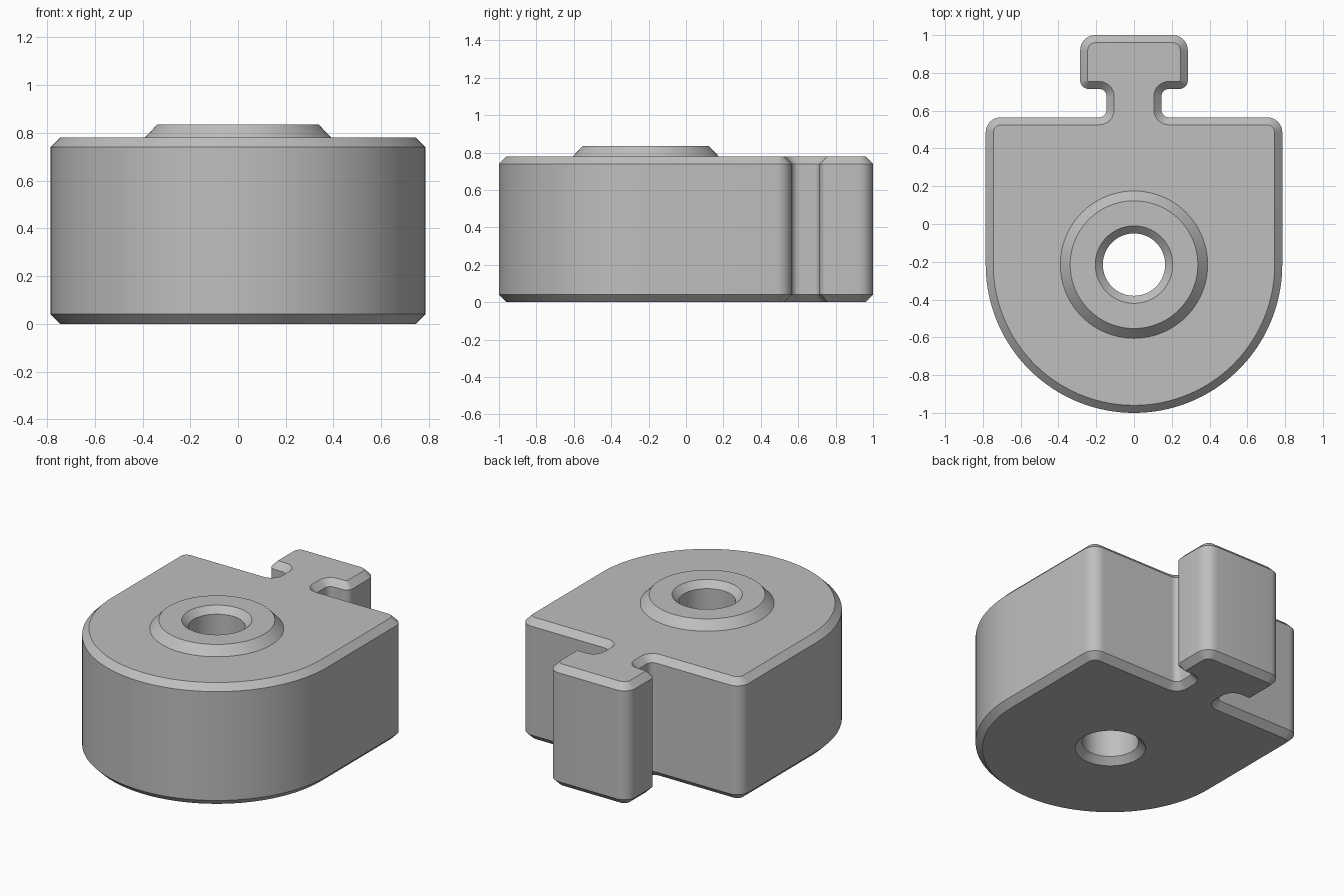
import bpy
import bmesh
from math import sin, cos, pi, radians

if "Cube" in bpy.data.objects:
    bpy.data.objects.remove(bpy.data.objects["Cube"], do_unlink=True)

grey = bpy.data.materials.new("plain grey")
grey.use_nodes = True
colour = (0.52, 0.52, 0.52, 1)
grey.diffuse_color = colour
grey.node_tree.nodes["Principled BSDF"].inputs["Base Color"].default_value = colour

CENTRE_Y = -0.215
HEIGHT = 0.78
BEVEL = 0.04

# Right half outline: centre x, centre y, radius, start and end angle, side of the material
ARCS = [
    (0, CENTRE_Y, 0.785, -90, 0, -1),       # round front
    (0.705, 0.485, 0.08, 0, 90, -1),        # rear body corner
    (0.185, 0.605, 0.04, 270, 180, 1),      # slot, body side
    (0.185, 0.675, 0.04, 180, 90, 1),       # slot, head side
    (0.24, 0.76, 0.045, -90, 0, -1),        # head inner corner
    (0.205, 0.92, 0.08, 0, 90, -1),         # head outer corner
]


def outline(inset):
    half = []
    for cx, cy, r, start, end, side in ARCS:
        steps = 40 if r > 0.5 else 8
        r += side * inset
        for i in range(steps + 1):
            a = radians(start + (end - start) * i / steps)
            half.append((cx + r * cos(a), cy + r * sin(a)))
    # the front midpoint lies on the mirror line, so it is used once
    return half + [(-x, y) for x, y in reversed(half[1:])]


def circle(radius, steps=96):
    return [(radius * cos(2 * pi * i / steps), CENTRE_Y + radius * sin(2 * pi * i / steps))
            for i in range(steps)]


def stack(name, layers):
    """Closed solid from equal-length rings, each given as (points, z)."""
    bm = bmesh.new()
    rings = [[bm.verts.new((x, y, z)) for x, y in pts] for pts, z in layers]
    for low, high in zip(rings, rings[1:]):
        for i in range(len(low)):
            j = (i + 1) % len(low)
            bm.faces.new((low[i], low[j], high[j], high[i]))
    bm.faces.new(rings[0][::-1])
    bm.faces.new(rings[-1])
    bmesh.ops.recalc_face_normals(bm, faces=bm.faces)
    mesh = bpy.data.meshes.new(name)
    bm.to_mesh(mesh)
    bm.free()
    mesh.materials.append(grey)
    obj = bpy.data.objects.new(name, mesh)
    bpy.context.collection.objects.link(obj)
    return obj


def combine(target, tool, operation):
    mod = target.modifiers.new(operation.lower(), "BOOLEAN")
    mod.object = tool
    mod.operation = operation
    mod.solver = "EXACT"
    bpy.context.view_layer.objects.active = target
    bpy.ops.object.modifier_apply(modifier=mod.name)
    bpy.data.objects.remove(tool, do_unlink=True)


# Bevelled body with its connecting head
body = stack("connector_body", [
    (outline(BEVEL), 0), (outline(0), BEVEL),
    (outline(0), HEIGHT - BEVEL), (outline(BEVEL), HEIGHT)])

# Raised conical collar
TOP = 0.835
collar = stack("collar", [
    (circle(0.39), HEIGHT - 0.1), (circle(0.39), HEIGHT), (circle(0.338), TOP)])
combine(body, collar, "UNION")

# Through hole, countersunk at both ends
drill = stack("hole_cutter", [
    (circle(0.205), -0.1), (circle(0.205), 0), (circle(0.165), BEVEL),
    (circle(0.165), TOP - BEVEL), (circle(0.205), TOP), (circle(0.205), TOP + 0.1)])
drill.hide_render = True
combine(body, drill, "DIFFERENCE")

bpy.ops.object.select_all(action="DESELECT")
body.select_set(True)
bpy.context.view_layer.objects.active = body
bpy.ops.object.shade_smooth_by_angle(angle=radians(30))
